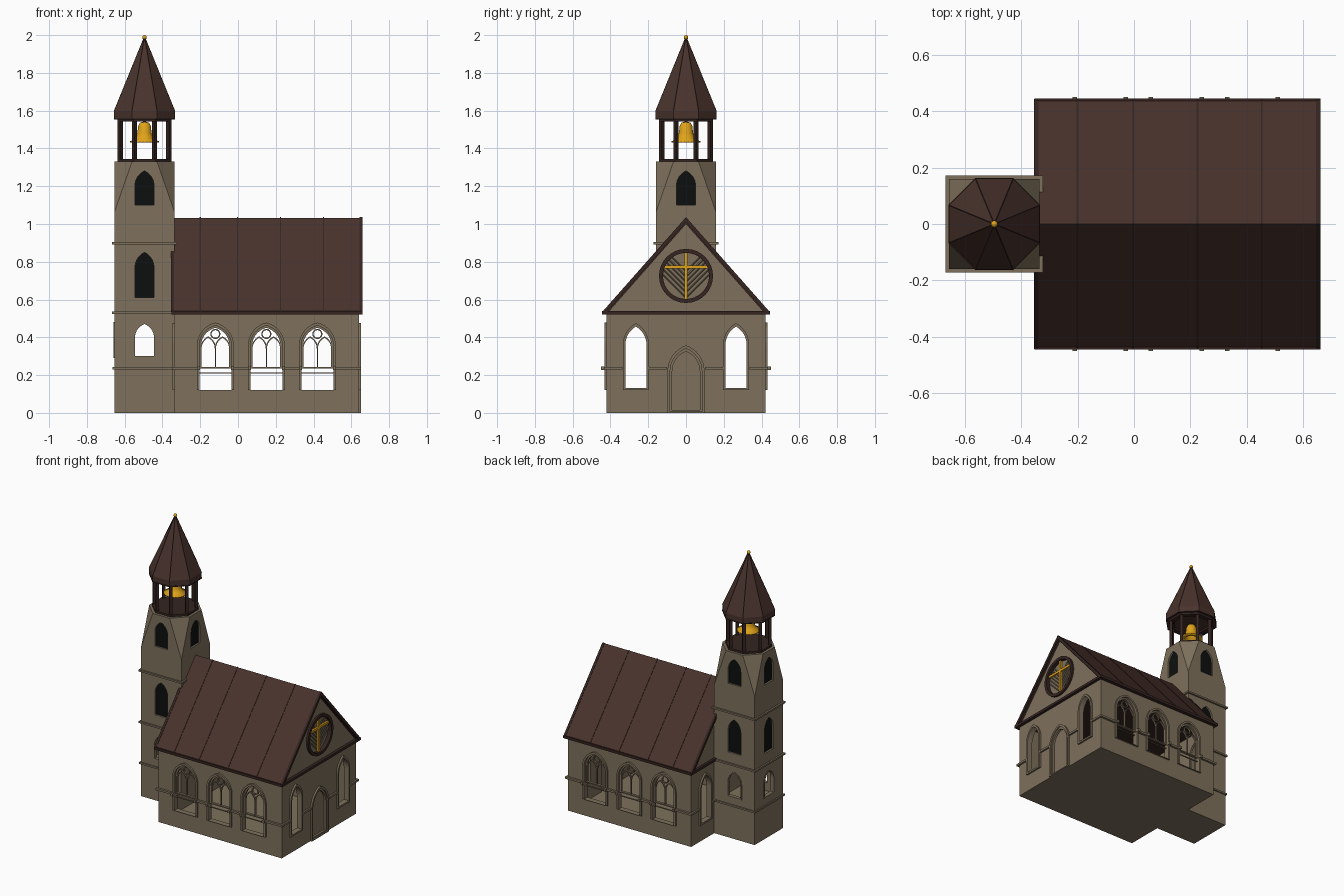
import bpy, bmesh
from math import sin, cos, pi, atan2, hypot
from mathutils import Matrix, Vector

if "Cube" in bpy.data.objects:
    bpy.data.objects.remove(bpy.data.objects["Cube"])


def material(name, rgb):
    m = bpy.data.materials.new(name)
    m.diffuse_color = (*rgb, 1)
    m.use_nodes = True
    m.node_tree.nodes["Principled BSDF"].inputs["Base Color"].default_value = m.diffuse_color
    return m


STONE = material("stone", (0.21, 0.165, 0.108))
ROOF = material("roof", (0.066, 0.032, 0.025))
TRIM = material("trim", (0.035, 0.018, 0.015))
GOLD = material("gold", (0.75, 0.37, 0.01))
DARK = material("dark", (0.004, 0.005, 0.005))
TX, TH = -0.495, 0.16            # tower centre and half width
FRONT, RIGHT, BACK, LEFT = (0, -1), (1, 0), (0, 1), (-1, 0)


def add(name, mesh, mat):
    ob = bpy.data.objects.new(name, mesh)
    bpy.context.collection.objects.link(ob)
    mesh.materials.clear()
    mesh.materials.append(mat)
    return ob


def panel(name, loops, face, dist, depth, mat=STONE, cx=0.0):
    """Upright slab filled from 2D loops (inner loops are holes); dist = outer surface."""
    cu = bpy.data.curves.new(name, 'CURVE')
    cu.dimensions, cu.fill_mode, cu.extrude = '2D', 'BOTH', depth / 2
    for pts in loops:
        s = cu.splines.new('POLY')
        s.points.add(len(pts) - 1)
        for p, (u, v) in zip(s.points, pts):
            p.co = (u, v, 0, 1)
        s.use_cyclic_u = True
    tmp = bpy.data.objects.new(name + "_tmp", cu)
    bpy.context.collection.objects.link(tmp)
    dg = bpy.context.evaluated_depsgraph_get()
    me = bpy.data.meshes.new_from_object(tmp.evaluated_get(dg))
    bpy.data.objects.remove(tmp)
    n = Vector((*face, 0))
    u = Vector((-n.y, n.x, 0))
    o = Vector((cx, 0, 0)) + n * (dist - depth / 2)
    me.transform(Matrix(((u.x, 0, n.x, o.x), (u.y, 0, n.y, o.y), (0, 1, 0, 0), (0, 0, 0, 1))))
    me.shade_flat()
    return add(name, me, mat)


def rect(u0, u1, v0, v1):
    return [(u0, v0), (u1, v0), (u1, v1), (u0, v1)]


def arch(c, w, z0, zs, zt, n=8):
    h = zt - zs
    r = (w * w + h * h) / (2 * w)
    t = atan2(h, r - w)
    side = [(w - r + r * cos(t * i / n), zs + r * sin(t * i / n)) for i in range(n + 1)]
    return ([(c - w, z0), (c + w, z0)] + [(c + x, z) for x, z in side]
            + [(c - x, z) for x, z in side[-2::-1]])


def circle(c, z, r, n=32):
    return [(c + r * cos(2 * pi * i / n), z + r * sin(2 * pi * i / n)) for i in range(n)]


def box(name, x0, x1, y0, y1, z0, z1, mat=STONE):
    bm = bmesh.new()
    bmesh.ops.create_cube(bm, size=1)
    for v in bm.verts:
        v.co = ((x0 + x1) / 2 + v.co.x * (x1 - x0), (y0 + y1) / 2 + v.co.y * (y1 - y0),
                (z0 + z1) / 2 + v.co.z * (z1 - z0))
    me = bpy.data.meshes.new(name)
    bm.to_mesh(me)
    bm.free()
    return add(name, me, mat)


def lathe(name, prof, n, mat, start=0.0, smooth=False):
    """Revolve (radius, z) points about the tower axis."""
    bm = bmesh.new()
    rings = [[bm.verts.new((TX + r * cos(start + 2 * pi * i / n), r * sin(start + 2 * pi * i / n), z))
              for i in range(n)] for r, z in prof]
    for a, b in zip(rings, rings[1:]):
        for i in range(n):
            bm.faces.new((a[i], a[(i + 1) % n], b[(i + 1) % n], b[i]))
    bmesh.ops.remove_doubles(bm, verts=bm.verts[:], dist=1e-5)
    bmesh.ops.recalc_face_normals(bm, faces=bm.faces[:])
    for f in bm.faces:
        f.smooth = smooth
    me = bpy.data.meshes.new(name)
    bm.to_mesh(me)
    bm.free()
    return add(name, me, mat)


def bar(name, a, b, r, mat):
    """Square bar between two points."""
    a, b = Vector(a), Vector(b)
    bm = bmesh.new()
    rot = (b - a).to_track_quat('Z', 'Y').to_matrix().to_4x4()
    bmesh.ops.create_cone(bm, cap_ends=True, segments=4, radius1=r, radius2=r,
                          depth=(b - a).length, matrix=Matrix.Translation((a + b) / 2) @ rot)
    me = bpy.data.meshes.new(name)
    bm.to_mesh(me)
    bm.free()
    return add(name, me, mat)


# Nave walls
X0, X1, W = -0.335, 0.64, 0.42
BAYS, ENDS = (-0.12, 0.15, 0.42), (-0.265, 0.265)
ROSE = 0.725
gable = [(-W, 0), (W, 0), (W, 0.54), (0, 1.012), (-W, 0.54)]
end_holes = [arch(c, 0.058, 0.13, 0.36, 0.46) for c in ENDS]
panel("front_gable_wall", [gable] + end_holes + [arch(0, 0.08, 0.012, 0.22, 0.335), circle(0, ROSE, 0.126)],
      RIGHT, X1, 0.03)
panel("back_gable_wall", [gable] + end_holes, LEFT, -X0, 0.03)
box("nave_floor", X0, X1, -W, W, 0, 0.012)

# Long sides: walls, windows, tracery, string course
for face, s in ((FRONT, 1), (BACK, -1)):
    cs = sorted(s * c for c in BAYS)
    a, b = sorted((s * X0, s * X1))
    panel("side_wall", [rect(a, b, 0, 0.54)] + [arch(c, 0.085, 0.12, 0.355, 0.462) for c in cs], face, W, 0.03)
    for c in cs:
        panel("window_hood", [arch(c, 0.098, 0.12, 0.355, 0.478), arch(c, 0.085, 0.121, 0.355, 0.462)],
              face, W + 0.012, 0.02)
        panel("window_frame", [arch(c, 0.086, 0.236, 0.355, 0.463), arch(c, 0.075, 0.244, 0.355, 0.45)],
              face, W - 0.006, 0.018)
        for k in (-1, 1):
            panel("tracery_lancet", [arch(c + k * 0.038, 0.041, 0.238, 0.34, 0.405),
                                     arch(c + k * 0.038, 0.035, 0.244, 0.34, 0.397)], face, W - 0.01, 0.012)
        panel("tracery_ring", [circle(c, 0.418, 0.027, 16), circle(c, 0.418, 0.02, 16)], face, W - 0.01, 0.012)
        panel("glazing_bar", [rect(c - 0.085, c + 0.085, 0.208, 0.213)], face, W - 0.01, 0.008)
        panel("label_stops", [rect(c + k * 0.09 - 0.008, c + k * 0.09 + 0.008, 0.228, 0.246) for k in (-1, 1)],
              face, W + 0.029, 0.03)
    stops = [a - 0.01] + [c + k * 0.096 for c in cs for k in (-1, 1)] + [b + 0.01]
    panel("string_course", [rect(stops[i], stops[i + 1], 0.23, 0.244) for i in range(0, 8, 2)],
          face, W + 0.015, 0.025)

# Gable end windows and string courses
for face, d in ((RIGHT, X1), (LEFT, -X0)):
    for c in ENDS:
        panel("end_window_frame", [arch(c, 0.069, 0.12, 0.36, 0.475), arch(c, 0.056, 0.132, 0.36, 0.457)],
              face, d + 0.012, 0.03)
    inner = 0.1 if face == RIGHT else TH
    panel("end_string_course", [rect(-W - 0.015, -0.335, 0.23, 0.244), rect(-0.195, -inner, 0.23, 0.244),
                                rect(inner, 0.195, 0.23, 0.244), rect(0.335, W + 0.015, 0.23, 0.244)],
          face, d + 0.012, 0.025)

# Door
panel("door_surround", [arch(0, 0.098, 0, 0.22, 0.358), arch(0, 0.084, 0.008, 0.22, 0.34)], RIGHT, X1 + 0.012, 0.025)
panel("door_inner_frame", [arch(0, 0.085, 0.004, 0.22, 0.341), arch(0, 0.073, 0.016, 0.22, 0.325)],
      RIGHT, X1 + 0.003, 0.02)
panel("door", [arch(0, 0.08, 0.01, 0.22, 0.335)], RIGHT, X1 - 0.012, 0.012)

# Rose window
panel("rose_ring", [circle(0, ROSE, 0.143), circle(0, ROSE, 0.122)], RIGHT, X1 + 0.014, 0.03, TRIM)
panel("rose_pane", [circle(0, ROSE, 0.13)], RIGHT, X1 - 0.014, 0.01)
for i in range(6):
    z, q = -0.115 + i * 0.028, 0.70711
    length = -z * q + ((z * q) ** 2 + 0.123 ** 2 - z * z) ** 0.5
    for k in (-1, 1):
        bar("rose_lattice", (X1 - 0.012, 0, ROSE + z),
            (X1 - 0.012, k * q * length, ROSE + z + q * length), 0.004, STONE)
panel("rose_cross_upright", [rect(-0.008, 0.008, ROSE - 0.122, ROSE + 0.122)], RIGHT, X1 + 0.002, 0.012, GOLD)
panel("rose_cross_arm", [rect(-0.113, 0.113, 0.765, 0.781)], RIGHT, X1 + 0.002, 0.012, GOLD)

# Roof, verge trim, seams, eaves


def chevron(out, thick):
    e, top = 0.44 + out, 1.033 + out
    return [(-e, 0.535), (0, top), (e, 0.535), (e - thick, 0.535), (0, top - thick * 1.12), (thick - e, 0.535)]


panel("roof", [chevron(0, 0.03)], RIGHT, 0.65, 1.0, ROOF)
panel("front_verge", [chevron(0.003, 0.026)], RIGHT, 0.66, 0.016, TRIM)
panel("back_verge", [chevron(0.003, 0.026)], LEFT, 0.355, 0.016, TRIM)
for x in (-0.2, -0.003, 0.225, 0.452):
    panel("roof_seam", [chevron(0.003, 0.02)], RIGHT, x + 0.003, 0.006, TRIM)
box("eaves_cornice", -0.352, 0.66, -0.445, 0.445, 0.522, 0.54, TRIM)

# Tower shaft: four faces tapering into an octagon
OC = TH * 0.41421
outline = [(-TH, 0), (TH, 0), (TH, 1.06), (OC, 1.33), (-OC, 1.33), (-TH, 1.06)]
WINDOWS = [(0.30, 0.40, 0.47), (0.61, 0.77, 0.85), (1.10, 1.205, 1.28)]
for face in (FRONT, RIGHT, BACK, LEFT):
    wins = WINDOWS[2:] if face == RIGHT else WINDOWS
    panel("tower_wall", [outline] + [arch(0, 0.05, *w) for w in wins], face, TH, 0.022, STONE, TX)
    for z0, zs, zt in wins:
        if z0 > 0.5:
            panel("tower_louvre", [arch(0, 0.052, z0 - 0.002, zs, zt + 0.002)], face, TH - 0.012, 0.006, DARK, TX)
        else:
            panel("tower_window_frame", [arch(0, 0.058, z0 - 0.01, zs, zt + 0.01), arch(0, 0.05, z0, zs, zt)],
                  face, TH + 0.004, 0.02, STONE, TX)
bm = bmesh.new()
for sx in (-1, 1):
    for sy in (-1, 1):
        bm.faces.new([bm.verts.new((TX + sx * x, sy * y, z))
                      for x, y, z in ((TH, TH, 1.06), (TH, OC, 1.33), (OC, TH, 1.33))][::sx * sy])
me = bpy.data.meshes.new("tower_chamfers")
bm.to_mesh(me)
bm.free()
add("tower_chamfers", me, STONE)
box("tower_base", TX - TH, TX + TH, -TH, TH, 0, 0.012)
for z, e in ((0.237, 0.009), (0.53, 0.011), (0.898, 0.012)):
    h = TH + e
    box("tower_string_course", TX - h, TX + h, -h, h, z - 0.006, z + 0.006)

# Belfry: floor, posts, top ring, spire, finial
A = pi / 8
R = TH / cos(A)
lathe("tower_cap", [(0, 1.318), (R, 1.33), (0, 1.331)], 8, STONE, A)
lathe("belfry_floor", [(0, 1.325), (0.155, 1.325), (0.155, 1.345), (0, 1.345)], 8, TRIM, A)
lathe("belfry_top_ring", [(0.12, 1.543), (0.155, 1.543), (0.155, 1.562), (0.12, 1.562), (0.12, 1.543)], 8, TRIM, A)
lathe("spire", [(0, 1.557), (0.174, 1.557), (0.174, 1.597), (0.003, 1.985)], 8, ROOF, A)
lathe("spire_eave", [(0.165, 1.553), (0.176, 1.553), (0.176, 1.56), (0.165, 1.56)], 8, TRIM, A)
for i in range(8):
    c, s = cos(A + i * pi / 4), sin(A + i * pi / 4)
    bar("belfry_post", (TX + 0.139 * c, 0.139 * s, 1.34), (TX + 0.139 * c, 0.139 * s, 1.55), 0.014, TRIM)
    bar("spire_rib", (TX + 0.173 * c, 0.173 * s, 1.597), (TX + 0.003 * c, 0.003 * s, 1.983), 0.003, TRIM)
lathe("finial", [(0.012 * sin(pi * i / 8), 1.988 - 0.012 * cos(pi * i / 8)) for i in range(9)], 16, GOLD, 0, True)

# Bell with hanger
bell = lathe("bell", [(0, 1.54), (0.024, 1.538), (0.033, 1.52), (0.038, 1.48), (0.046, 1.452), (0.076, 1.438),
                      (0.076, 1.432), (0.042, 1.436), (0.03, 1.5), (0, 1.52)], 24, GOLD, 0, True)
bar("bell_hanger", (TX, 0, 1.535), (TX, 0, 1.56), 0.008, TRIM)
